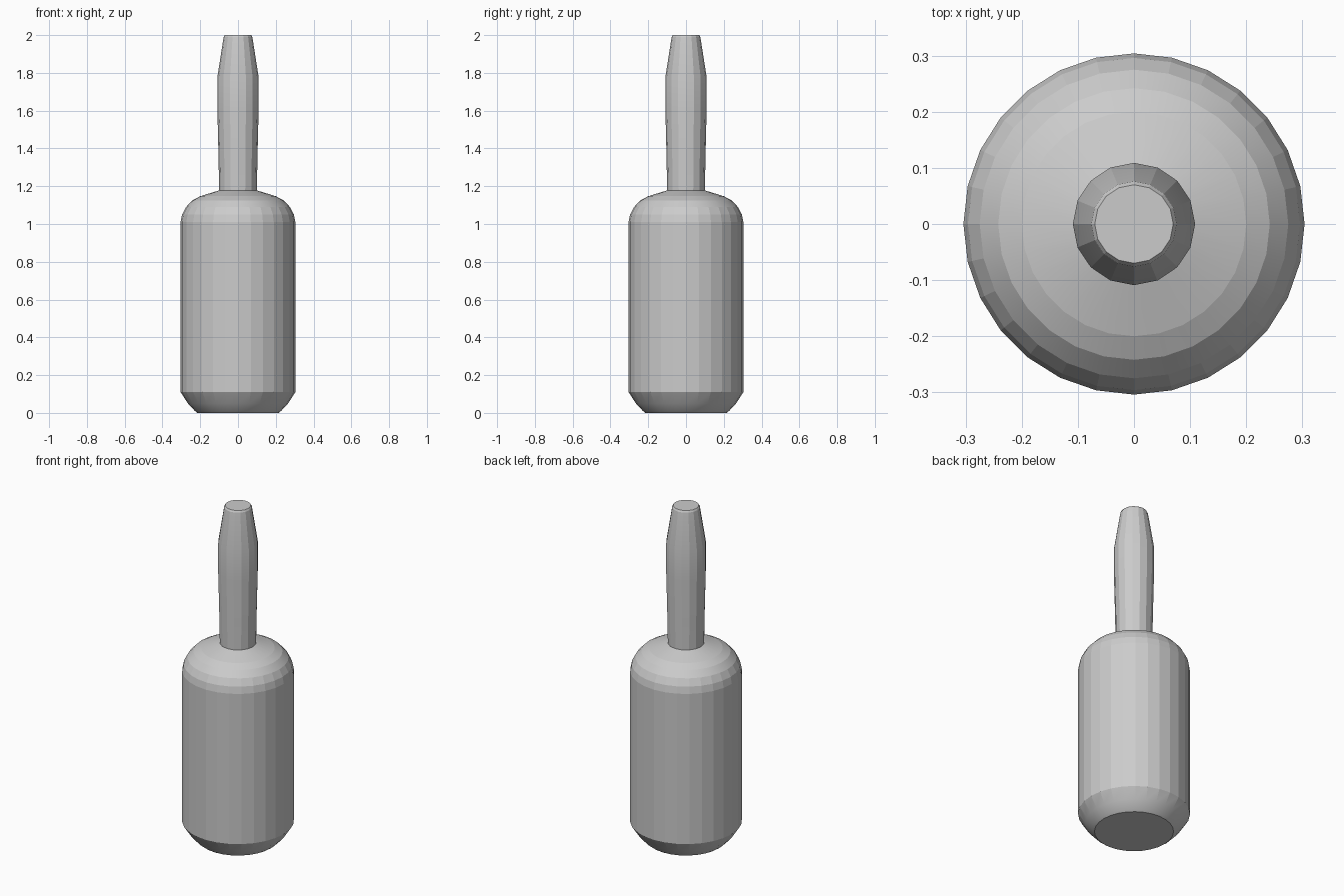
import bpy, bmesh, math

cube = bpy.data.objects.get("Cube")
if cube:
    bpy.data.objects.remove(cube)

grey = bpy.data.materials.new("light grey")
grey.use_nodes = True
colour = (0.6, 0.6, 0.6, 1)
grey.diffuse_color = colour
grey.node_tree.nodes["Principled BSDF"].inputs["Base Color"].default_value = colour


def lathe(name, profile, sides):
    """Turn (radius, height) points around z and cap both ends."""
    bm = bmesh.new()
    rings = []
    for r, z in profile:
        angles = [math.tau * i / sides for i in range(sides)]
        rings.append([bm.verts.new((r * math.cos(a), r * math.sin(a), z)) for a in angles])
    for low, high in zip(rings, rings[1:]):
        for i in range(sides):
            j = (i + 1) % sides
            bm.faces.new((low[i], low[j], high[j], high[i]))
    bm.faces.new(rings[0][::-1])
    bm.faces.new(rings[-1])
    mesh = bpy.data.meshes.new(name)
    bm.to_mesh(mesh)
    bm.free()
    mesh.materials.append(grey)
    obj = bpy.data.objects.new(name, mesh)
    bpy.context.collection.objects.link(obj)
    return obj


# Bottle body: chamfered base, straight wall, rounded shoulder
body = lathe("bottle_body", [(0.215, 0), (0.228, 0.01), (0.265, 0.05), (0.304, 0.11),
                             (0.304, 1.01), (0.296, 1.05), (0.275, 1.09), (0.242, 1.125),
                             (0.2, 1.147), (0.1, 1.178)], 28)

# Neck: slightly flared tube with a tapered tip
neck = lathe("bottle_neck", [(0.1, 1.17), (0.103, 1.35), (0.109, 1.6), (0.109, 1.78),
                             (0.076, 1.99), (0.07, 2.0)], 16)

# Soft shading on the shallow facets, crisp rims
for part in (body, neck):
    bpy.ops.object.select_all(action="DESELECT")
    part.select_set(True)
    bpy.context.view_layer.objects.active = part
    bpy.ops.object.shade_smooth_by_angle(angle=math.radians(10))
